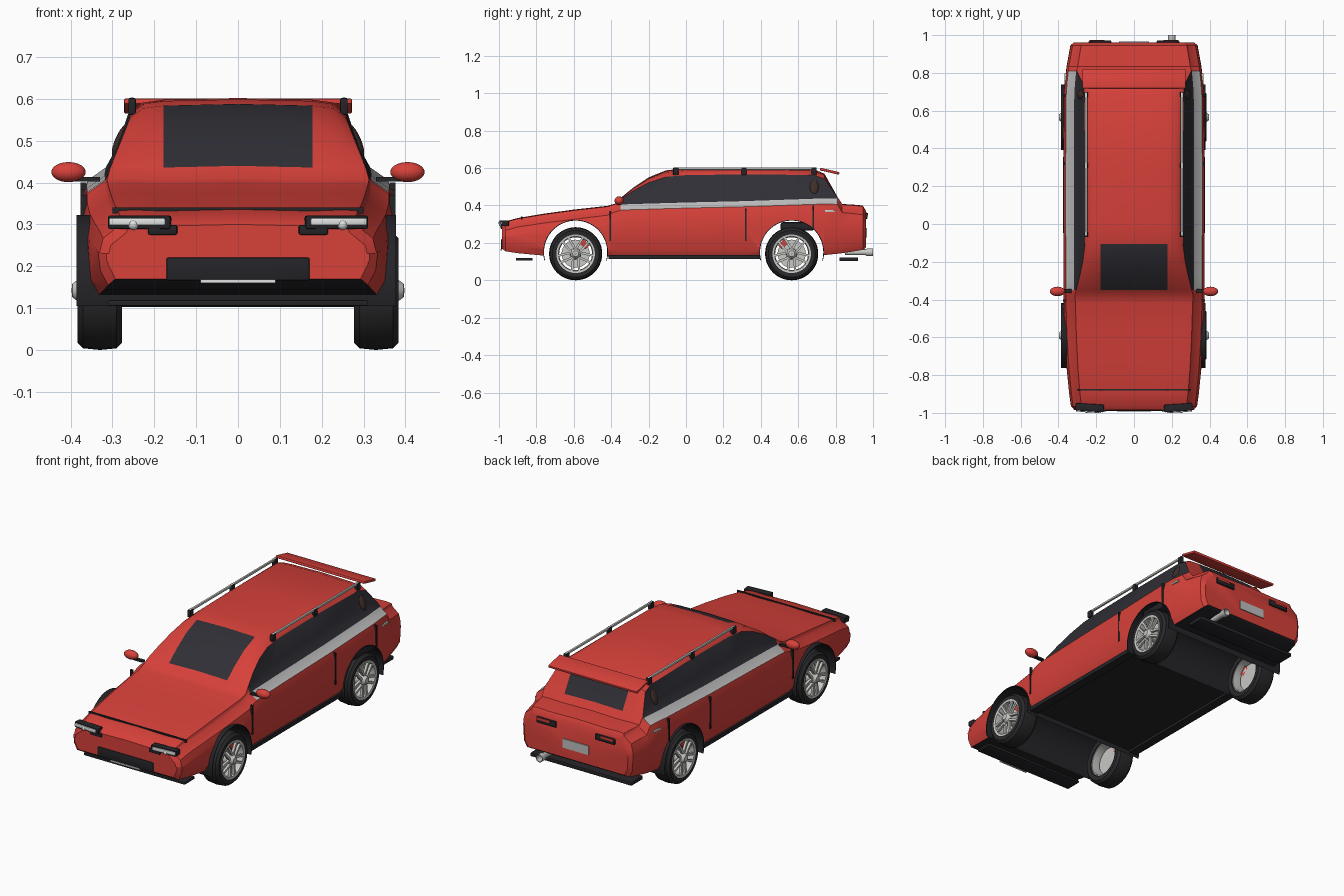
import bpy, bmesh, math
from mathutils import Matrix, Vector

cube = bpy.data.objects.get("Cube")
if cube:
    bpy.data.objects.remove(cube, do_unlink=True)


def material(name, *rgb):
    m = bpy.data.materials.new(name)
    m.use_nodes = True
    m.diffuse_color = (*rgb, 1)
    m.node_tree.nodes["Principled BSDF"].inputs["Base Color"].default_value = (*rgb, 1)
    return m


red = material("red paint", .68, .052, .042)
black = material("black trim", .018, .018, .022)
glass = material("tinted glass", .028, .028, .036)
stripe = material("grey stripe", .52, .52, .52)
silver = material("silver metal", .58, .58, .56)
rubber = material("tyre rubber", .022, .022, .024)
brown = material("dark brown vent", .05, .028, .022)
lamp = material("lamp white", .75, .76, .76)
made = []


def finish(name, bm, mats, loc=(0, 0, 0)):
    bmesh.ops.recalc_face_normals(bm, faces=bm.faces)
    mesh = bpy.data.meshes.new(name)
    bm.to_mesh(mesh)
    bm.free()
    for m in mats:
        mesh.materials.append(m)
    ob = bpy.data.objects.new(name, mesh)
    ob.location = loc
    bpy.context.collection.objects.link(ob)
    made.append(ob)
    return ob


def box(name, mat, loc, size, rot=0, axis='X', bevel=0):
    bm = bmesh.new()
    bmesh.ops.create_cube(bm, size=1, matrix=Matrix.Diagonal((*size, 1)))
    if bevel:
        bmesh.ops.bevel(bm, geom=bm.edges[:], offset=bevel, segments=2, profile=.5, affect='EDGES')
    bm.transform(Matrix.Rotation(math.radians(rot), 4, axis))
    return finish(name, bm, [mat], loc)


def ball(name, mat, loc, radii, rot=0, axis='Y'):
    bm = bmesh.new()
    bmesh.ops.create_uvsphere(bm, u_segments=24, v_segments=14, radius=1)
    bm.transform(Matrix.Rotation(rot, 4, axis) @ Matrix.Diagonal((*radii, 1)))
    return finish(name, bm, [mat], loc)


def lathe(name, mat, profile, loc, side=1, start=0, end=360, turn=0, steps=48):
    """Sweep a closed (radius, x) profile round the x axis."""
    bm = bmesh.new()
    full = end - start == 360
    rings = []
    for i in range(steps if full else steps + 1):
        a = math.radians(start + (end - start) * i / steps)
        rings.append([bm.verts.new((x * side, r * math.cos(a), r * math.sin(a))) for r, x in profile])
    n = len(profile)
    for i in range(steps):
        p, q = rings[i], rings[(i + 1) % len(rings)]
        for j in range(n):
            k = (j + 1) % n
            bm.faces.new((p[j], p[k], q[k], q[j]))
    bm.transform(Matrix.Rotation(math.radians(turn), 4, 'Z'))
    return finish(name, bm, [mat], loc)


# Body shell: stations of (y, floor, half width, belt height, top height)
stations = [
    (-.985, .17, .315, .28, .30), (-.965, .155, .334, .297, .315), (-.9, .145, .343, .315, .333),
    (-.76, .132, .357, .336, .356), (-.6, .13, .367, .356, .378), (-.42, .127, .373, .378, .398),
    (-.38, .127, .374, .395, .41), (-.35, .127, .374, .405, .44), (-.28, .127, .374, .408, .497),
    (-.2, .127, .374, .41, .55), (-.106, .127, .374, .413, .588), (0, .127, .375, .416, .599),
    (.3, .127, .375, .423, .602), (.68, .13, .372, .436, .595), (.74, .135, .368, .438, .57),
    (.81, .142, .36, .436, .446), (.835, .145, .357, .392, .408), (.9, .155, .345, .386, .404),
    (.945, .163, .337, .38, .4), (.962, .175, .318, .355, .372)]


def section(floor, w, belt, top):
    h = top - belt
    ws = w * .85
    z7, z8 = belt + .3 * h, belt + .8 * h
    x8 = ws - .42 * (z8 - belt)
    half = [(0, floor), (w * .93, floor), (w * .985, floor + .035), (w, floor + .55 * (belt - floor)),
            (w * .995, belt - .07), (w * .965, belt - .03), (ws, belt), (ws - .55 * (z7 - belt), z7),
            (x8, z8), (x8 * .88, belt + .94 * h), (.178, top - .004), (0, top)]
    return half + [(-x, z) for x, z in half[-2:0:-1]]


bm = bmesh.new()
rings = [[bm.verts.new((x, s[0], z)) for x, z in section(*s[1:])] for s in stations]
count = len(rings[0])
for i in range(len(rings) - 1):
    y = (stations[i][0] + stations[i + 1][0]) / 2
    cabin = -.35 < y < .81
    for j in range(count):
        k = (j + 1) % count
        f = bm.faces.new((rings[i][j], rings[i][k], rings[i + 1][k], rings[i + 1][j]))
        col = min(j, count - 1 - j)
        if col == 0:
            f.material_index = 1
        elif cabin and col == 5:
            f.material_index = 3
        elif cabin and col in (6, 7):
            f.material_index = 2
        elif col == 10 and (-.35 < y < -.106 or .74 < y < .81):
            f.material_index = 2
bm.faces.new(rings[0])
bm.faces.new(rings[-1])
shell_mats = [red, black, glass, stripe]
body = finish("body_shell", bm, shell_mats)

# Wheel tunnels cut right through the body, each with a liner
AXLES = {"front": -.59, "rear": .565}
for end, y in AXLES.items():
    bm = bmesh.new()
    bmesh.ops.create_cone(bm, cap_ends=True, segments=64, radius1=.173, radius2=.173, depth=1,
                          matrix=Matrix.Rotation(math.pi / 2, 4, 'Y'))
    for f in bm.faces:
        f.material_index = 1
    cutter = finish("arch_cutter", bm, shell_mats, (0, y, .15))
    cutter.hide_render = True
    mod = body.modifiers.new("arch", 'BOOLEAN')
    mod.operation, mod.solver, mod.object = 'DIFFERENCE', 'EXACT', cutter
    bpy.context.view_layer.objects.active = body
    bpy.ops.object.modifier_apply(modifier="arch")
    made.remove(cutter)
    bpy.data.objects.remove(cutter, do_unlink=True)
    lathe(end + "_arch_liner", black, [(.169, -.386), (.173, -.386), (.173, .378), (.169, .378)],
          (0, y, .15), start=-15, end=195)

# Wheels
tyre = [(.1, -.05), (.125, -.053), (.138, -.04), (.142, 0), (.138, .04), (.125, .053), (.1, .05),
        (.096, .04), (.096, -.04)]
rim = [(.088, .03), (.092, .052), (.103, .054), (.1, .03), (.097, -.045), (.092, -.045)]
for end, y in AXLES.items():
    for s in (1, -1):
        tag = end + ("_left_" if s > 0 else "_right_")
        at = (s * .33, y, .142)
        lathe(tag + "tyre", rubber, tyre, at, s)
        lathe(tag + "rim", silver, rim, at, s)
        lathe(tag + "brake_disc", silver, [(.001, -.01), (.075, -.01), (.075, 0), (.001, 0)], at, s)
        lathe(tag + "hub", silver, [(.001, 0), (.03, 0), (.028, .05), (.016, .066), (.001, .068)], at, s)
        inward = 1 if y < 0 else -1
        box(tag + "caliper", red, (s * .335, y + inward * .045, .195), (.03, .05, .03), -45 * inward)
        bm = bmesh.new()
        for n in range(10):
            a = math.tau * (n // 2) / 5 + math.pi / 2
            b = a + (.42 if n % 2 else -.42)
            p = Vector((0, math.cos(a), math.sin(a))) * .022
            q = Vector((0, math.cos(b), math.sin(b))) * .094
            d = q - p
            bmesh.ops.create_cube(bm, size=1, matrix=Matrix.Translation((p + q) / 2 + Vector((s * .046, 0, 0)))
                                  @ Matrix.Rotation(math.atan2(d.z, d.y), 4, 'X')
                                  @ Matrix.Diagonal((.014, d.length, .012, 1)))
        finish(tag + "spokes", bm, [silver], at)

# Paired side details
for s in (1, -1):
    tag = "left_" if s > 0 else "right_"
    ball(tag + "mirror", red, (s * .405, -.357, .425), (.041, .025, .024))
    box(tag + "mirror_stalk", black, (s * .36, -.355, .408), (.06, .02, .01))
    box(tag + "roof_rail", silver, (s * .253, .317, .597), (.012, .76, .012), bevel=.003)
    for y in (-.055, .31, .685):
        box(tag + "rail_post", black, (s * .253, y, .582), (.018, .028, .04), bevel=.003)
    for y, low, high in ((-.405, .21, .37), (.32, .21, .385), (.68, .27, .4)):
        box(tag + "door_gap", black, (s * .369, y, (low + high) / 2), (.014, .009, high - low))
    box(tag + "door_handle", silver, (s * .36, .77, .37), (.016, .055, .012), bevel=.003)
    ball(tag + "quarter_vent", brown, (s * .282, .685, .5), (.012, .024, .042), -s * .4)
    box(tag + "sill", black, (s * .34, -.01, .125), (.05, .81, .022))
    # Lamps
    box(tag + "headlamp_frame", black, (s * .235, -.972, .305), (.15, .04, .032), s * 4, 'Z', .005)
    box(tag + "lamp_corner", black, (s * .18, -.98, .287), (.07, .024, .024), bevel=.005)
    box(tag + "headlamp_lens", lamp, (s * .24, -.979, .306), (.135, .036, .018), s * 4, 'Z', .004)
    ball(tag + "headlamp_bulb", lamp, (s * .25, -.987, .3), (.013, .013, .013))
    box(tag + "tail_lamp_frame", black, (s * .18, .958, .345), (.12, .026, .034), bevel=.005)
    box(tag + "tail_lamp_lens", red, (s * .195, .962, .352), (.08, .024, .014), bevel=.003)

# Front and rear trim
box("bonnet_gap", black, (0, -.878, .333), (.6, .009, .014))
box("grille", black, (0, -.983, .193), (.342, .012, .055), bevel=.004)
box("front_plate", lamp, (0, -.988, .164), (.18, .01, .008))
box("front_lip", black, (0, -.865, .112), (.62, .09, .014), bevel=.003)
box("rear_diffuser", black, (0, .87, .113), (.62, .1, .02), bevel=.003)
box("rear_plate", stripe, (0, .963, .255), (.16, .008, .05))
box("spoiler", red, (0, .768, .583), (.545, .105, .014), -13, 'X', .004)
box("rear_silencer", black, (.28, .595, .288), (.17, .18, .045), bevel=.012)
lathe("exhaust", silver, [(.014, .85), (.016, .85), (.016, .96), (.021, .97), (.021, 1), (.017, 1), (.014, .96)],
      (.2, 0, .15), turn=90, steps=24)

# Smooth shading with crisp edges
bpy.ops.object.select_all(action='DESELECT')
for ob in made:
    ob.select_set(True)
bpy.context.view_layer.objects.active = body
bpy.ops.object.shade_smooth_by_angle(angle=math.radians(32))
